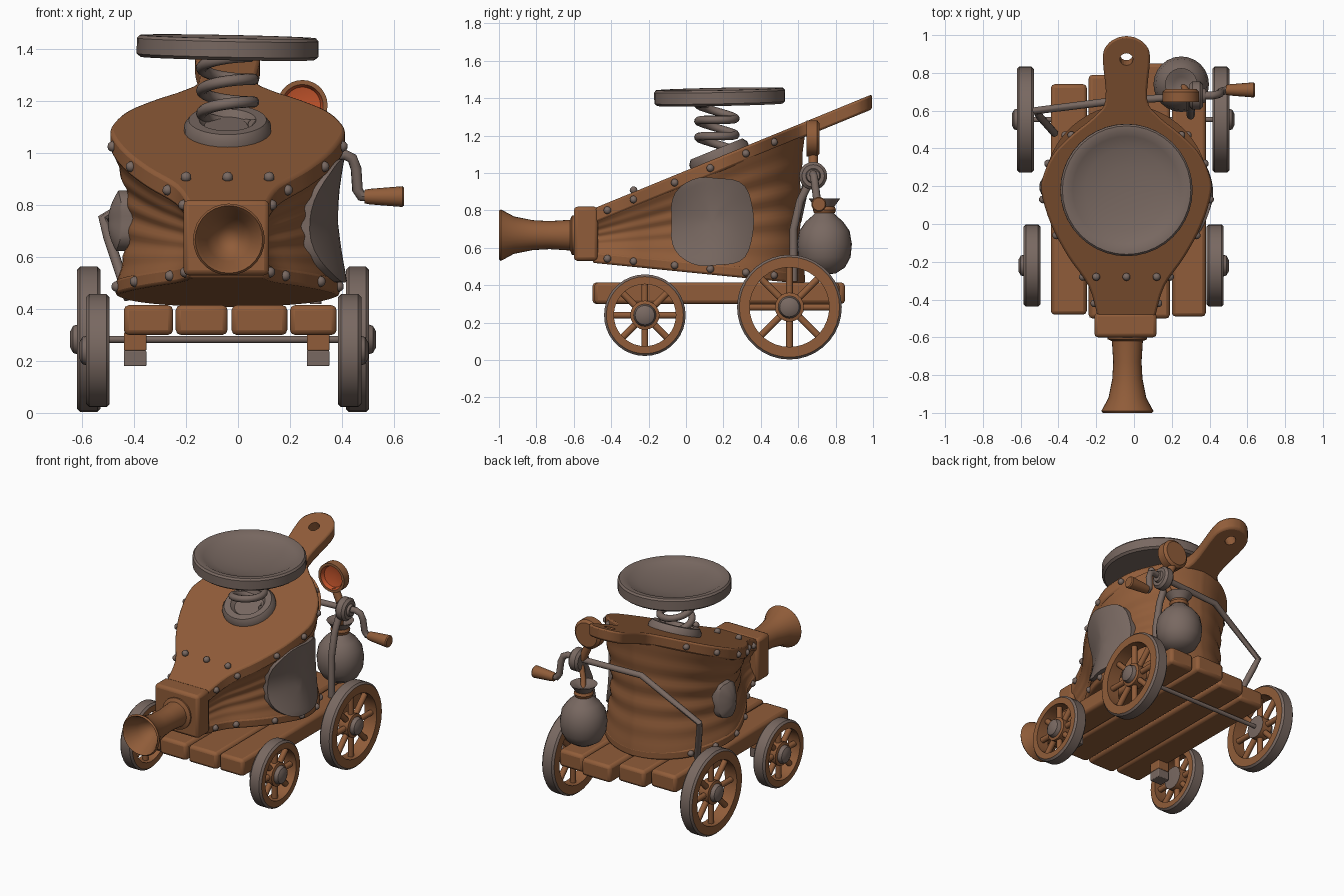
import bpy, bmesh, math
from mathutils import Vector, Matrix

if "Cube" in bpy.data.objects:
    bpy.data.objects.remove(bpy.data.objects["Cube"])


def material(name, rgb):
    m = bpy.data.materials.new(name)
    m.use_nodes = True
    m.diffuse_color = (*rgb, 1)
    m.node_tree.nodes["Principled BSDF"].inputs["Base Color"].default_value = (*rgb, 1)
    return m


WOOD = material("brown wood", (0.28, 0.108, 0.041))
METAL = material("grey metal", (0.19, 0.14, 0.12))
GLOW = material("orange lamp", (0.55, 0.09, 0.025))
CX = -0.04  # centre line of the bellows


def finish(name, bm, mats, bevel=0):
    bmesh.ops.remove_doubles(bm, verts=bm.verts, dist=0.0005)
    bmesh.ops.recalc_face_normals(bm, faces=bm.faces)
    me = bpy.data.meshes.new(name)
    bm.to_mesh(me)
    bm.free()
    ob = bpy.data.objects.new(name, me)
    bpy.context.collection.objects.link(ob)
    for m in mats:
        me.materials.append(m)
    if bevel:
        mod = ob.modifiers.new("bevel", "BEVEL")
        mod.width, mod.segments = bevel, 2
    return ob


def loft(bm, rings, closed=False, caps=False):
    """Skin rings of points; return the faces grouped by band."""
    vs = [[bm.verts.new(p) for p in r] for r in rings]
    n = len(vs[0])
    pairs = list(zip(vs, vs[1:])) + ([(vs[-1], vs[0])] if closed else [])
    bands = [[bm.faces.new((a[i], a[(i + 1) % n], b[(i + 1) % n], b[i]))
              for i in range(n)] for a, b in pairs]
    if caps:
        bm.faces.new(vs[0])
        bm.faces.new(vs[-1])
    return bands


def lathe(name, profile, loc, axis, mats, segs=28, closed=False, second=()):
    """Turn (radius, height) points round an axis; bands in second use the second colour."""
    q = Vector(axis).to_track_quat("Z", "Y")
    bm = bmesh.new()
    turn = [2 * math.pi * i / segs for i in range(segs)]
    rings = [[Vector(loc) + q @ Vector((r * math.cos(a), r * math.sin(a), h)) for a in turn]
             for r, h in profile]
    for k, band in enumerate(loft(bm, rings, closed)):
        for f in band:
            f.material_index = int(k in second)
    return finish(name, bm, mats)


def box(name, lo, hi, mat, bevel=0.015):
    bm = bmesh.new()
    lo, hi = Vector(lo), Vector(hi)
    bmesh.ops.create_cube(bm, size=1, matrix=Matrix.Translation((lo + hi) / 2) @ Matrix.Diagonal((*(hi - lo), 1)))
    return finish(name, bm, [mat], bevel)


def tube(name, pts, r, mat):
    cu = bpy.data.curves.new(name, "CURVE")
    cu.dimensions = "3D"
    cu.bevel_depth, cu.bevel_resolution, cu.use_fill_caps = r, 3, True
    sp = cu.splines.new("POLY")
    sp.points.add(len(pts) - 1)
    for p, co in zip(sp.points, pts):
        p.co = (*co, 1)
    cu.materials.append(mat)
    ob = bpy.data.objects.new(name, cu)
    bpy.context.collection.objects.link(ob)
    bpy.ops.object.select_all(action="DESELECT")
    ob.select_set(True)
    bpy.context.view_layer.objects.active = ob
    bpy.ops.object.convert(target="MESH")


def smooth(pts, steps=4):
    """Catmull-Rom through (y, half width) points."""
    p = [Vector(a) for a in [pts[0]] + pts + [pts[-1]]]
    out = []
    for a, b, c, d in zip(p, p[1:], p[2:], p[3:]):
        for i in range(steps):
            t = i / steps
            out.append(b + (c - a) * t / 2 + (2 * a - 5 * b + 4 * c - d) * t * t / 2
                       + (3 * b - a - 3 * c + d) * t ** 3 / 2)
    return out + [p[-1]]


def width(half, y):
    for a, b in zip(half, half[1:]):
        if a.x <= y <= b.x:
            return a.y + (b.y - a.y) * (y - a.x) / max(b.x - a.x, 1e-6)
    return 0


def outline(half):
    return [(w, y) for y, w in half] + [(-w, y) for y, w in reversed(half[:-1])]


FRONT = [(-0.5, 0.15), (-0.33, 0.2), (-0.17, 0.31), (0, 0.4), (0.17, 0.45)]
TOP = smooth(FRONT + [(0.27, 0.435), (0.38, 0.38), (0.48, 0.28), (0.57, 0.17), (0.66, 0.11),
                      (0.88, 0.125), (0.95, 0.1), (0.985, 0.05), (0.995, 0)])
SKIN = smooth(FRONT + [(0.35, 0.41), (0.48, 0.33), (0.57, 0.22), (0.62, 0.1), (0.635, 0)])
BASE = [Vector((y, w * 0.96)) for y, w in SKIN]


def roof(y): return 1.013 + 0.41 * y     # upper face of the top board
def floor(y): return 0.47 - 0.1 * y      # lower face of the bottom board


def pinch(y, t):
    """Width factor of the skin: drawn in half way up, more so near the nozzle."""
    return 1 - (0.125 + 0.25 * max(0, 0.12 - y)) * math.sin(math.pi * t)


def pleat(t): return 0.02 * math.cos(10 * math.pi * t) * math.sin(math.pi * t)


# Bellows boards
for name, half, low, high in (("top_board", TOP, lambda y: roof(y) - 0.08, roof),
                              ("bottom_board", BASE, floor, lambda y: floor(y) + 0.06)):
    bm = bmesh.new()
    loft(bm, [[(CX + x, y, f(y)) for x, y in outline(half)] for f in (low, high)], caps=True)
    board = finish(name, bm, [WOOD], 0.012)
    if half is TOP:
        cutter = lathe("handle_hole_cutter", [(0, -0.2), (0.035, -0.2), (0.035, 0.2), (0, 0.2)],
                       (CX, 0.88, 1.35), (0, -0.4, 1), [WOOD], 16)
        cutter.hide_render = True
        cutter.hide_set(True)
        cut = board.modifiers.new("hole", "BOOLEAN")
        cut.object, cut.solver = cutter, "EXACT"

# Pleated bellows skin
bm = bmesh.new()
rings = []
for k in range(31):
    t = k / 30
    ring = []
    for x, y in outline(SKIN):
        tuck = 0.05 * math.sin(math.pi * t) - pleat(t) / 2
        yy = y if y < 0.1 else y - (y - 0.1) * tuck
        z0, z1 = floor(yy) + 0.05, roof(yy) - 0.07
        ring.append((CX + x * (0.95 + 0.035 * t) * (pinch(y, t) + pleat(t)), yy, z0 + (z1 - z0) * t))
    rings.append(ring)
loft(bm, rings, caps=True)
finish("bellows_skin", bm, [WOOD])


# Patches that follow the skin
def patch(name, side, cy, cz, ry, rz, edge, dome):
    bm = bmesh.new()
    rings = []
    for n, s in enumerate((1, 1, 0.93, 0.85, 0.7, 0.5, 0.25, 0)):
        lift = -0.04 if n == 0 else edge + dome * (1 - s * s)
        ring = []
        for i in range(40):
            a = 2 * math.pi * i / 40
            c, d = math.cos(a), math.sin(a)
            k = s * (abs(c) ** 3 + abs(d) ** 3) ** (-1 / 3) * (1 + 0.015 * math.cos(7 * a))
            y, z = cy + ry * k * c, cz + rz * k * d
            t = min(max((z - floor(y) - 0.05) / (roof(y) - floor(y) - 0.12), 0), 1)
            ring.append((CX + side * (width(SKIN, y) * 0.97 * pinch(y, t) + lift), y, z))
        rings.append(ring)
    loft(bm, rings)
    finish(name, bm, [METAL])


patch("large_patch", 1, 0.14, 0.74, 0.22, 0.235, 0.025, 0.02)
patch("small_patch", -1, 0.2, 0.74, 0.085, 0.115, 0.03, 0.05)

# Rivets along both boards
bm = bmesh.new()
spots = [(CX + dx, -0.28, roof(-0.28) + 0.01) for dx in (-0.16, 0, 0.16)]
for s in (-1, 1):
    for y in (-0.42, -0.28, -0.06, 0.13, 0.32, 0.47):
        spots.append((CX + s * width(TOP, y), y, roof(y) - 0.04))
        spots.append((CX + s * width(BASE, y), y, floor(y) + 0.03))
for p in spots:
    bmesh.ops.create_icosphere(bm, subdivisions=2, radius=0.021, matrix=Matrix.Translation(p))
finish("rivets", bm, [METAL])

# Nozzle
box("nozzle_block", (-0.21, -0.6, 0.53), (0.12, -0.47, 0.82), WOOD, 0.02)
lathe("nozzle", [(0.105, -0.03), (0.105, 0.03), (0.082, 0.04), (0.075, 0.15), (0.08, 0.24), (0.1, 0.34),
                 (0.138, 0.41), (0.13, 0.42), (0.118, 0.405), (0.085, 0.33), (0.045, 0.27), (0, 0.25)],
      (-0.035, -0.58, 0.668), (0, -1, 0), [WOOD])

# Spring and push pad
lathe("spring_base", [(0, 0.02), (0.09, 0.02), (0.11, 0.045), (0.15, 0.045), (0.168, 0.02), (0.168, -0.02)],
      (CX, 0.18, roof(0.18)), (0, -0.41, 1), [METAL])
coil = [(CX + 0.1 * math.cos(a), 0.165 + 0.1 * math.sin(a), 1.11 + 0.255 * i / 70 - 0.015 * math.sin(a))
        for i in range(71) for a in [i * math.pi / 12]]
tube("spring", coil, 0.022, METAL)
lathe("push_pad", [(0, -0.042), (0.335, -0.042), (0.35, -0.03), (0.35, 0.03), (0.34, 0.042), (0.31, 0.042),
                   (0.285, 0.028), (0.22, 0.008), (0.12, -0.006), (0, -0.012)],
      (CX, 0.18, 1.407), (0.02, -0.02, 1), [METAL], 40)

# Cart bed
for i, (x0, x1, y0, y1) in enumerate([(-0.44, -0.25, -0.48, 0.74), (-0.24, -0.04, -0.5, 0.79),
                                      (-0.025, 0.19, -0.5, 0.85), (0.2, 0.38, -0.49, 0.82)]):
    box(f"plank_{i + 1}", (x0, y0, 0.3), (x1, y1, 0.415), WOOD, 0.02)


# Wheels, axle and brackets
def wheel(name, side, x, y, z, R):
    rin, hw = R * 0.76, 0.045
    lathe(name + "_rim", [(rin, -hw), (R - 0.012, -hw), (R, -hw + 0.012), (R, hw - 0.012), (R - 0.012, hw), (rin, hw)],
          (x, y, z), (side, 0, 0), [WOOD, METAL], 36, True, (1, 2, 3))
    for k in range(8):
        a = k * math.pi / 4
        d = Vector((0, math.cos(a), math.sin(a)))
        c = Vector((x, y, z))
        tube(f"{name}_spoke_{k + 1}", [c + d * 0.04, c + d * (rin + 0.01)], 0.019, WOOD)
    lathe(name + "_hub", [(0, -0.045), (0.075, -0.04), (0.078, 0.03), (0.06, 0.035), (0.052, 0.06), (0.03, 0.072), (0, 0.072)],
          (x, y, z), (side, 0, 0), [WOOD, METAL], 20, False, (0, 3, 4, 5))


for end, y, z, R, xl, xr in (("front", -0.22, 0.24, 0.218, 0.43, -0.54), ("back", 0.553, 0.283, 0.28, 0.46, -0.575)):
    wheel(end + "_left_wheel", 1, xl, y, z, R)
    wheel(end + "_right_wheel", -1, xr, y, z, R)
tube("back_axle", [(-0.575, 0.553, 0.283), (0.46, 0.553, 0.283)], 0.014, METAL)
for s, x in (("left", 0.265), ("right", -0.44)):
    box(f"{s}_bracket", (x, -0.26, 0.24), (x + 0.087, -0.18, 0.31), WOOD, 0.004)
    box(f"{s}_bracket_foot", (x, -0.26, 0.18), (x + 0.087, -0.18, 0.24), METAL, 0.004)

# Crank, rod and post
tube("back_rod", [(0.36, 0.68, 0.99), (-0.12, 0.65, 0.985), (-0.52, 0.6, 0.75), (-0.5, 0.57, 0.68), (-0.42, 0.48, 0.44)], 0.02, METAL)
tube("crank_post", [(0.3, 0.67, 0.97), (0.3, 0.61, 0.85), (0.3, 0.575, 0.7), (0.3, 0.575, 0.42)], 0.022, METAL)
lathe("crank_hub", [(0, -0.035), (0.06, -0.035), (0.075, -0.02), (0.075, 0.02), (0.06, 0.035), (0.04, 0.035), (0.035, 0.05), (0, 0.05)],
      (0.33, 0.68, 0.985), (1, 0, 0), [METAL], 20)
tube("crank_arm", [(0.35, 0.68, 0.99), (0.41, 0.68, 0.995), (0.44, 0.685, 0.98), (0.455, 0.69, 0.94),
                   (0.46, 0.7, 0.86), (0.475, 0.705, 0.835), (0.52, 0.71, 0.833)], 0.021, METAL)
lathe("crank_handle", [(0, 0), (0.026, 0), (0.03, 0.02), (0.04, 0.145), (0.034, 0.152), (0, 0.152)],
      (0.488, 0.71, 0.833), (1, 0, 0), [WOOD], 16)

# Lamp
lathe("lamp", [(0, -0.035), (0.08, -0.035), (0.097, -0.02), (0.097, 0.035), (0.08, 0.035), (0.07, 0.01), (0, -0.005)],
      (0.248, 0.68, 1.185), (0, -1, 0), [WOOD, GLOW], 28, False, (4, 5))
tube("lamp_neck", [(0.25, 0.68, 1.11), (0.3, 0.68, 1.0)], 0.026, WOOD)

# Hanging sack
lathe("sack", [(0, 0.457), (0.06, 0.463), (0.11, 0.495), (0.14, 0.55), (0.147, 0.62), (0.135, 0.69), (0.1, 0.74),
               (0.06, 0.775), (0.04, 0.8), (0.06, 0.83), (0.085, 0.865), (0.04, 0.85), (0, 0.83)],
      (0.25, 0.74, 0), (0, 0, 1), [METAL], 24)
lathe("sack_tie", [(0.03, 0.785), (0.055, 0.785), (0.062, 0.803), (0.055, 0.82), (0.03, 0.82)],
      (0.25, 0.74, 0), (0, 0, 1), [WOOD], 16, True)
tube("sack_strap", [(0.31, 0.68, 0.96), (0.28, 0.7, 0.87), (0.255, 0.74, 0.8)], 0.018, WOOD)

# Smooth shading with sharp edges kept
bpy.ops.object.select_all(action="DESELECT")
for ob in bpy.context.scene.objects:
    if ob.type == "MESH" and not ob.hide_render:
        ob.select_set(True)
        bpy.context.view_layer.objects.active = ob
bpy.ops.object.shade_smooth_by_angle(angle=math.radians(38))
